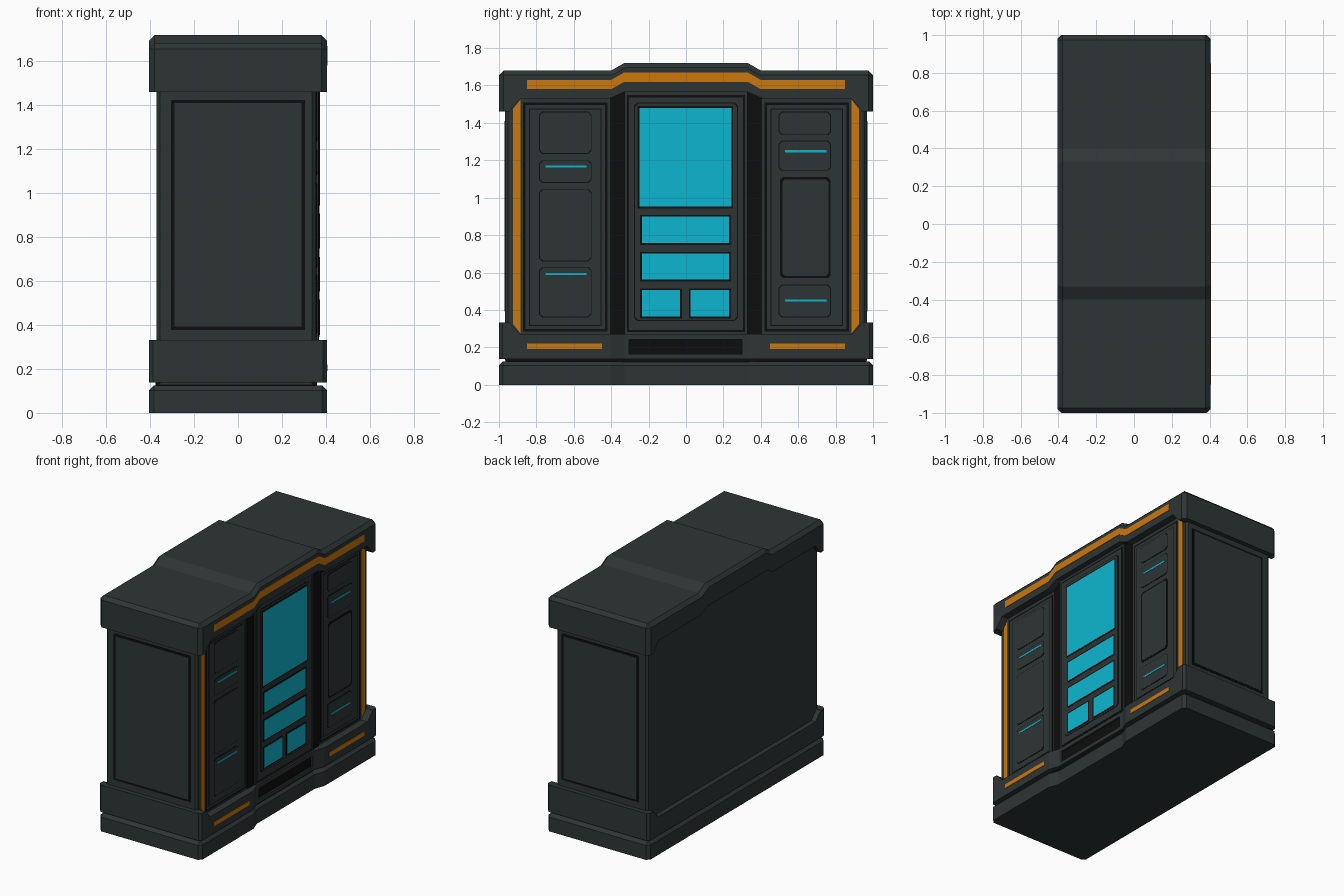
import bpy, bmesh
from mathutils import Vector

cube = bpy.data.objects.get("Cube")
if cube:
    bpy.data.objects.remove(cube)


def material(name, rgb):
    m = bpy.data.materials.new(name)
    m.use_nodes = True
    m.diffuse_color = (*rgb, 1)
    node = next(n for n in m.node_tree.nodes if n.type == 'BSDF_PRINCIPLED')
    node.inputs["Base Color"].default_value = (*rgb, 1)
    return m


CASE = material("dark slate casing", (0.027, 0.036, 0.036))
BLACK = material("black trim", (0.004, 0.004, 0.004))
ORANGE = material("orange stripe", (0.60, 0.19, 0.004))
CYAN = material("cyan screen", (0.004, 0.47, 0.63))

HALF = 0.404      # half depth of the cap, band and plinth
RECESS = 0.378    # recessed centre front of the band and plinth
BODY = 0.352      # front of the side bays


def prism(name, pts, lo, hi, mat, axis='x', bevel=0, pick=None):
    """Extrude a (y, z) profile along x, an (x, z) one along y, or an (x, y) one along z."""
    place = {'x': lambda p, t: (t, p[0], p[1]),
             'y': lambda p, t: (p[0], t, p[1]),
             'z': lambda p, t: (p[0], p[1], t)}[axis]
    bm = bmesh.new()
    face = bm.faces.new([bm.verts.new(place(p, lo)) for p in pts])
    out = bmesh.ops.extrude_face_region(bm, geom=[face])
    shift = Vector(place((0, 0), hi - lo))
    bmesh.ops.translate(bm, vec=shift, verts=[g for g in out["geom"] if isinstance(g, bmesh.types.BMVert)])
    bmesh.ops.recalc_face_normals(bm, faces=bm.faces)
    if bevel:
        edges = [e for e in bm.edges if pick(e.verts[0].co, e.verts[1].co)]
        bmesh.ops.bevel(bm, geom=edges, offset=bevel, segments=1, affect='EDGES', clamp_overlap=True)
    mesh = bpy.data.meshes.new(name)
    bm.to_mesh(mesh)
    bm.free()
    mesh.materials.append(mat)
    ob = bpy.data.objects.new(name, mesh)
    bpy.context.collection.objects.link(ob)
    return ob


def rect(a0, a1, b0, b1, cut=0):
    """Rectangle outline, with cut corners if asked."""
    if not cut:
        return [(a0, b0), (a1, b0), (a1, b1), (a0, b1)]
    return [(a0 + cut, b0), (a1 - cut, b0), (a1, b0 + cut), (a1, b1 - cut),
            (a1 - cut, b1), (a0 + cut, b1), (a0, b1 - cut), (a0, b0 + cut)]


def mirrored(half):
    return half + [(-a, b) for a, b in reversed(half)]


def framed(name, y0, y1, z0, z1, x, rim, cut=0, fill=CASE):
    """Black plate with a smaller plate on top, leaving a dark outline."""
    prism(name + "_outline", rect(y0, y1, z0, z1, cut), x - 0.01, x + 0.0015, BLACK)
    prism(name, rect(y0 + rim, y1 - rim, z0 + rim, z1 - rim, cut), x - 0.01, x + 0.003, fill)


def vertical(a, b):
    return abs(a.z - b.z) > 0.05 and abs(a.x - b.x) < 1e-4 and abs(a.y - b.y) < 1e-4


def outer_vertical(a, b):
    return vertical(a, b) and abs(a.y) > 0.9


# Plinth, shadow gap and lower band share a plan with a recessed front centre
plan = [(-HALF, -1), (HALF, -1), (HALF, -0.4), (RECESS, -0.33),
        (RECESS, 0.33), (HALF, 0.4), (HALF, 1), (-HALF, 1)]
prism("plinth", plan, 0, 0.125, CASE, 'z', 0.022,
      lambda a, b: min(a.z, b.z) > 0.1 or outer_vertical(a, b))
prism("shadow_gap", rect(-0.375, 0.36, -0.965, 0.965), 0.1, 0.16, BLACK, 'z')
band = prism("lower_band", plan, 0.138, 0.272, CASE, 'z', 0.018, outer_vertical)

# Vent slot cut into the recessed centre of the band
cutter = prism("vent_cutter", rect(-0.305, 0.30, 0.165, 0.243), RECESS - 0.025, 0.5, BLACK)
cutter.hide_render = True
cutter.hide_set(True)
cutter.display_type = 'WIRE'
cut = band.modifiers.new("vent", 'BOOLEAN')
cut.operation = 'DIFFERENCE'
cut.object = cutter
cut.solver = 'EXACT'
prism("vent_slot", rect(-0.305, 0.30, 0.165, 0.243), RECESS - 0.03, RECESS - 0.012, BLACK)

# Raised ends of the lower band
for side, s in (("right", -1), ("left", 1)):
    prism("band_end_" + side, [(s, 0.27), (s, 0.332), (s * 0.945, 0.332), (s * 0.885, 0.27)],
          -HALF, HALF, CASE, bevel=0.018, pick=lambda a, b: vertical(a, b) and abs(a.y) > 0.99)

# Main body
prism("body", rect(-0.37, BODY, -0.967, 0.967), 0.13, 1.56, CASE, 'z', 0.015, vertical)

# Cap with a stepped top and a stepped underside
cap = [(1, 1.46), (1, 1.68), (0.4, 1.68), (0.33, 1.72)]
under = [(0.33, 1.565), (0.41, 1.53), (0.885, 1.53), (0.945, 1.46)]
outline = cap + [(-y, z) for y, z in reversed(cap)] + [(-y, z) for y, z in reversed(under)] + under
prism("cap", outline, -HALF, HALF, CASE, bevel=0.025,
      pick=lambda a, b: (min(a.z, b.z) > 1.6 and (abs(a.x - b.x) < 1e-4 or abs(a.y) > 0.99))
      or (vertical(a, b) and abs(a.y) > 0.99))

# Orange stripes on the cap and band
stripe = [(0.33, 1.67), (0.4, 1.63), (0.85, 1.63), (0.85, 1.58), (0.4, 1.58), (0.33, 1.62)]
prism("cap_stripe", mirrored(stripe), HALF - 0.004, HALF + 0.003, ORANGE)
for side, s in (("right", -1), ("left", 1)):
    prism("band_stripe_" + side, rect(*sorted((s * 0.45, s * 0.85)), 0.19, 0.22),
          HALF - 0.004, HALF + 0.003, ORANGE)
    # Upright stripes with slanted ends
    prism("upright_stripe_" + side, [(s * 0.885, 0.275), (s * 0.925, 0.325),
          (s * 0.925, 1.475), (s * 0.885, 1.525)], BODY - 0.004, BODY + 0.004, ORANGE)
    # Dark columns beside the centre bay
    prism("dark_column_" + side, [(s * 0.32, 0.27), (s * 0.405, 0.27), (s * 0.405, 1.54),
          (s * 0.32, 1.58)], BODY - 0.01, BODY + 0.004, BLACK)
    # Side bay panel with an outer rim and a thin inner line
    y0, y1 = sorted((s * 0.42, s * 0.872))
    framed("side_panel_" + side, y0, y1, 0.285, 1.508, BODY + 0.001, 0.013)
    framed("side_inset_" + side, y0 + 0.032, y1 - 0.032, 0.315, 1.478, BODY + 0.003, 0.005)
    # End panels on the two narrow faces
    for label, rim, depth, mat in (("end_outline_", 0, 0.002, BLACK), ("end_panel_", 0.015, 0.004, CASE)):
        prism(label + side, rect(-0.305 + rim, 0.305 - rim, 0.378 + rim, 1.424 - rim),
              *sorted((s * 0.96, s * (0.967 + depth))), mat, 'y')

# Drawer fronts and light strips in the side bays
front = BODY + 0.006
for i, (z0, z1) in enumerate(((0.36, 0.63), (0.66, 1.045), (1.08, 1.20), (1.235, 1.46))):
    framed(f"right_drawer_{i}", -0.785, -0.505, z0, z1, front, 0.004, 0.016)
for i, (z0, z1) in enumerate(((0.36, 0.535), (1.145, 1.305), (1.335, 1.46))):
    framed(f"left_drawer_{i}", 0.495, 0.775, z0, z1, front, 0.004, 0.016)
framed("left_door", 0.503, 0.773, 0.57, 1.11, front, 0.012, 0.014)
for y, z in ((-0.6425, 0.592), (-0.6425, 1.167), (0.64, 0.451), (0.64, 1.248)):
    prism("light_strip", rect(y - 0.11, y + 0.11, z - 0.006, z + 0.006), front, front + 0.005, CYAN)

# Centre bay with its screens
CENTRE = 0.366
prism("centre_bay", rect(-0.33, 0.33, 0.26, 1.57), 0.3, CENTRE, CASE)
framed("centre_panel", -0.316, 0.316, 0.283, 1.548, CENTRE, 0.011)
framed("centre_inset", -0.277, 0.277, 0.34, 1.51, CENTRE + 0.002, 0.005, 0.018)
screens = ((-0.258, 0.252, 0.943, 1.49), (-0.245, 0.24, 0.748, 0.908), (-0.245, 0.24, 0.553, 0.71),
           (-0.245, -0.022, 0.355, 0.515), (0.015, 0.24, 0.355, 0.515))
for i, box in enumerate(screens):
    framed(f"screen_{i}", *box, CENTRE + 0.005, 0.009, 0, CYAN)
